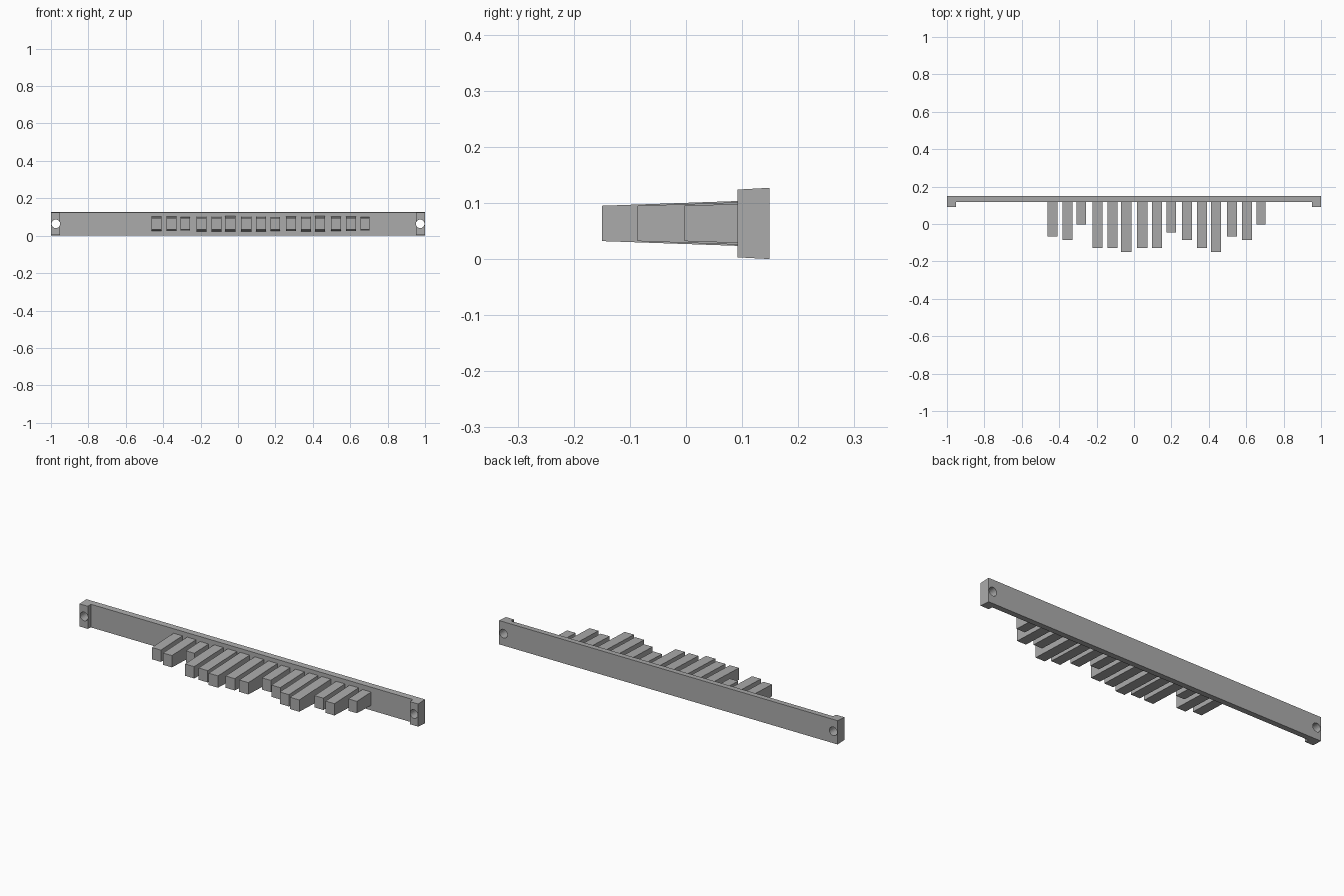
import bpy, bmesh, math

if "Cube" in bpy.data.objects:
    bpy.data.objects.remove(bpy.data.objects["Cube"], do_unlink=True)

# Single grey material
GREY = (0.41, 0.41, 0.41, 1.0)
grey = bpy.data.materials.new("plain grey")
grey.use_nodes = True
grey.diffuse_color = GREY
grey.node_tree.nodes["Principled BSDF"].inputs["Base Color"].default_value = GREY

BACK, BAR_FRONT, PAD_FRONT = 0.149, 0.117, 0.092
MID_Z = 0.0635


def prism(name, outline, half_height):
    """Extrude a plan outline; half_height(y) gives the moulding draft."""
    bm = bmesh.new()
    rings = [[bm.verts.new((x, y, MID_Z + side * half_height(y))) for x, y in outline]
             for side in (-1, 1)]
    bm.faces.new(rings[0][::-1])
    bm.faces.new(rings[1])
    n = len(outline)
    for i in range(n):
        j = (i + 1) % n
        bm.faces.new((rings[0][i], rings[0][j], rings[1][j], rings[1][i]))
    bmesh.ops.recalc_face_normals(bm, faces=bm.faces)
    mesh = bpy.data.meshes.new(name)
    bm.to_mesh(mesh)
    bm.free()
    mesh.materials.append(grey)
    obj = bpy.data.objects.new(name, mesh)
    bpy.context.collection.objects.link(obj)
    return obj


# Back bar with a raised mounting pad at each end
right_half = [(0.951, BAR_FRONT), (0.951, PAD_FRONT), (1, PAD_FRONT), (1, BACK)]
outline = right_half + [(-x, y) for x, y in reversed(right_half)]
bar = prism("back_bar", outline, lambda y: 0.0635 - 0.055 * (BACK - y))

# Screw holes through the pads
for side, label in ((1, "left"), (-1, "right")):
    bpy.ops.mesh.primitive_cylinder_add(
        vertices=24, radius=0.023, depth=0.3,
        location=(side * 0.974, BACK, MID_Z), rotation=(math.pi / 2, 0, 0))
    cutter = bpy.context.object
    cutter.name = label + "_hole_cutter"
    cutter.hide_render = True
    cut = bar.modifiers.new(label + "_hole", "BOOLEAN")
    cut.operation = "DIFFERENCE"
    cut.solver = "EXACT"
    cut.object = cutter
    bpy.context.view_layer.objects.active = bar
    bpy.ops.object.modifier_apply(modifier=cut.name)
    bpy.data.objects.remove(cutter, do_unlink=True)

# Fingers: five groups of three, each cut to one of eight length steps
LEVELS = "340" "667" "662" "467" "340"
OFFSETS = (0, 0.08, 0.155)
for i, level in enumerate(map(int, LEVELS)):
    x = -0.436 + 0.24 * (i // 3) + OFFSETS[i % 3]
    tip = -0.003 - 0.0209 * level
    half = 0.0252 + 0.0003 * level
    prism(f"finger_{i + 1}",
          [(x - half, tip), (x + half, tip), (x + half, BAR_FRONT), (x - half, BAR_FRONT)],
          lambda y: 0.0315 + 0.035 * (y - tip))
